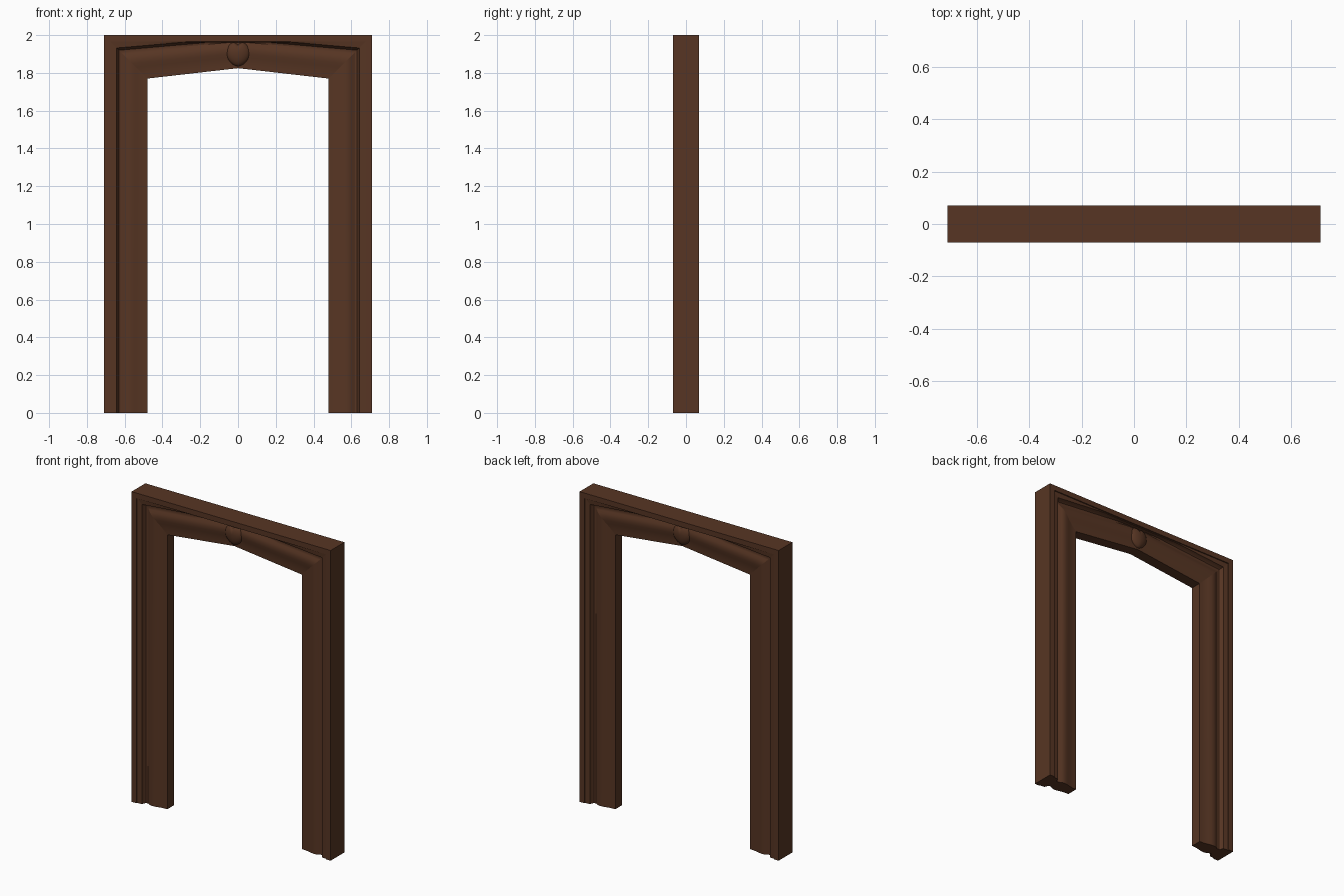
import bpy, bmesh, math

if "Cube" in bpy.data.objects:
    bpy.data.objects.remove(bpy.data.objects["Cube"])

wood = bpy.data.materials.new("dark brown wood")
wood.diffuse_color = (0.095, 0.036, 0.017, 1)
wood.use_nodes = True
wood.node_tree.nodes["Principled BSDF"].inputs["Base Color"].default_value = wood.diffuse_color

# Moulding profile: (distance in from the outer edge, half depth)
PROFILE = [(0, .07), (.034, .07), (.035, .064), (.068, .061), (.073, .045),
           (.08, .036), (.09, .034), (.1, .038), (.112, .045), (.13, .049),
           (.15, .047), (.17, .042), (.19, .038), (.21, .036), (.23, .035)]
SECTION = [(d, -y) for d, y in PROFILE] + [(d, y) for d, y in reversed(PROFILE)]


def finish(name, bm):
    bmesh.ops.remove_doubles(bm, verts=bm.verts, dist=1e-5)
    bmesh.ops.recalc_face_normals(bm, faces=bm.faces)
    me = bpy.data.meshes.new(name)
    bm.to_mesh(me)
    bm.free()
    me.materials.append(wood)
    ob = bpy.data.objects.new(name, me)
    bpy.context.collection.objects.link(ob)
    bpy.context.view_layer.objects.active = ob
    ob.select_set(True)
    bpy.ops.object.shade_smooth_by_angle(angle=math.radians(32))
    ob.select_set(False)
    return ob


def sweep(name, stations, cap):
    # Join the rings of the section along the path
    bm = bmesh.new()
    rings = [[bm.verts.new(p) for p in ring] for ring in stations]
    n = len(SECTION)
    for a, b in zip(rings, rings[1:]):
        for i in range(n):
            j = (i + 1) % n
            bm.faces.new((a[i], a[j], b[j], b[i]))
    if cap:
        bm.faces.new(rings[0])
    return finish(name, bm)


def head_ring(t):
    # t = -1 .. 1 along the head; the inner mouldings rise to the middle
    rise = 0.055 * (1 - abs(t))
    ring = []
    for d, y in SECTION:
        dd = d if d <= .035 else max(d - rise, min(d, .038))
        ring.append(((.71 - d) * t, y, 2 - dd))
    return ring


# Side posts with mitred tops
for side, name in ((-1, "left_post"), (1, "right_post")):
    sweep(name, [[(side * (.71 - d), y, z * (2 - d)) for d, y in SECTION]
                 for z in (0, 1)], True)

# Cranked head
sweep("head", [head_ring(-1 + i / 12) for i in range(25)], False)


# Domed heart ornament on both faces
def heart_point(a, r):
    x = .064 * math.sin(a)
    c = math.cos(a)
    if c > 0:
        z = .058 * c - .016 * math.exp(-(x / .016) ** 2)
    else:
        z = .075 * c * (1 - .12 * abs(math.sin(a)))
    return x * r, 1.909 + z * r


for side, name in ((-1, "front_heart"), (1, "back_heart")):
    bm = bmesh.new()
    n, rings = 40, []
    for k in range(8):
        e = k / 8 * math.pi / 2
        r, h = math.cos(e), math.sin(e)
        ring = []
        for i in range(n):
            x, z = heart_point(2 * math.pi * i / n, r)
            ring.append(bm.verts.new((x, side * (.034 + .032 * h), z)))
        rings.append(ring)
    top = bm.verts.new((0, side * .066, 1.909))
    for a, b in zip(rings, rings[1:]):
        for i in range(n):
            j = (i + 1) % n
            bm.faces.new((a[i], a[j], b[j], b[i]))
    for i in range(n):
        bm.faces.new((rings[-1][i], rings[-1][(i + 1) % n], top))
    finish(name, bm)
